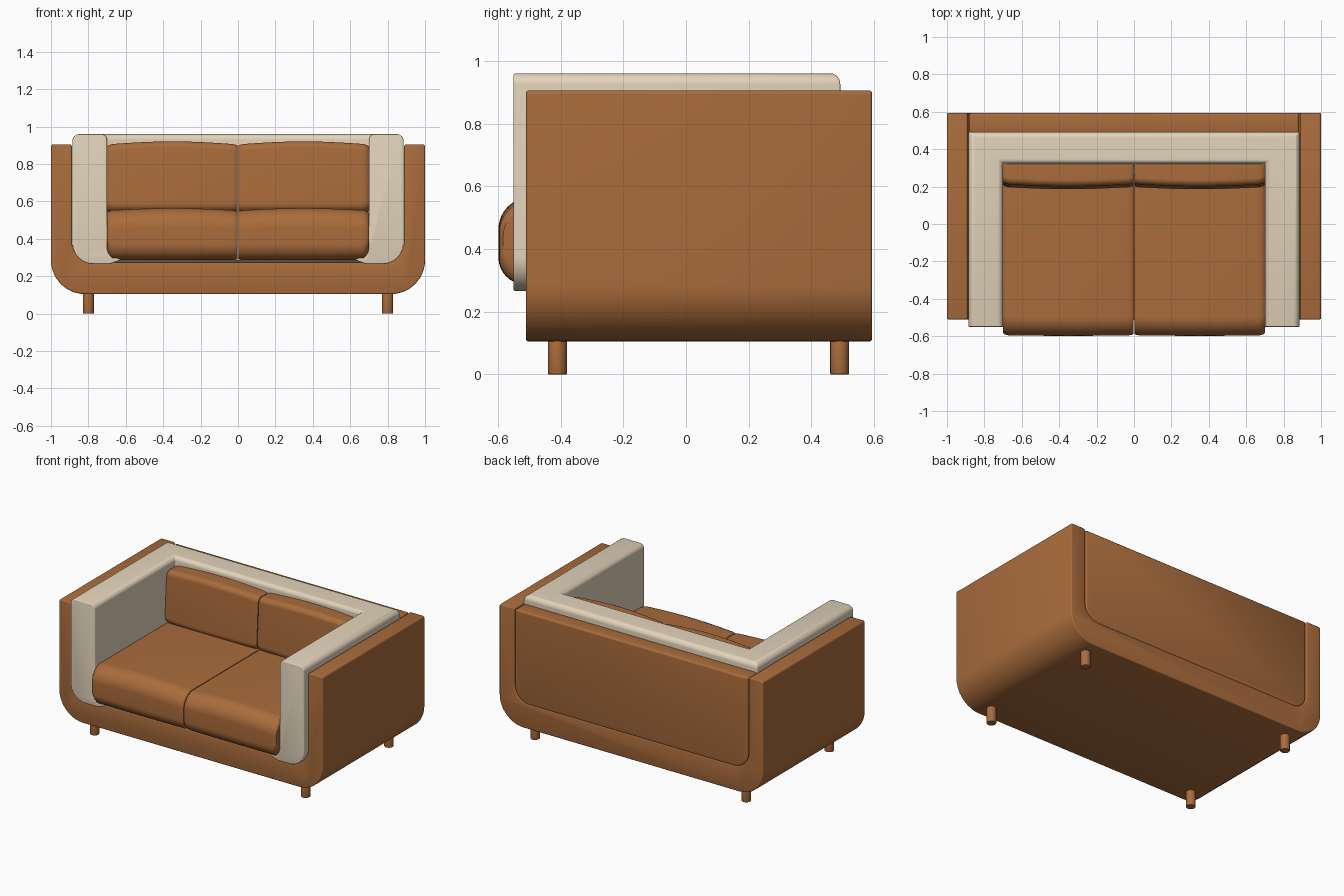
import bpy, bmesh, math
from mathutils import Vector

if "Cube" in bpy.data.objects:
    bpy.data.objects.remove(bpy.data.objects["Cube"])


def material(name, rgb):
    m = bpy.data.materials.new(name)
    m.diffuse_color = (*rgb, 1)
    m.use_nodes = True
    m.node_tree.nodes["Principled BSDF"].inputs["Base Color"].default_value = m.diffuse_color
    return m


TAN = material("tan_leather", (0.40, 0.15, 0.045))
CREAM = material("cream_fabric", (0.77, 0.66, 0.50))


def rounded(corners, n=8):
    """Closed 2D outline from (a, b, radius) corners."""
    out = []
    for i, (a, b, r) in enumerate(corners):
        p = Vector((a, b))
        if r == 0:
            out.append(p)
            continue
        u = (Vector(corners[i - 1][:2]) - p).normalized()
        v = (Vector(corners[(i + 1) % len(corners)][:2]) - p).normalized()
        half = u.angle(v) / 2
        c = p + (u + v).normalized() * (r / math.sin(half))
        d = r / math.tan(half)
        s, e = p + u * d - c, p + v * d - c
        out += [c + s.lerp(e, k / n).normalized() * r for k in range(n + 1)]
    return out


def loft(name, rings, mat, bevel=0.0, mirror=False):
    """Skin matching rings, cap both ends, soften the hard edges."""
    bm = bmesh.new()
    vs = [[bm.verts.new(p) for p in ring] for ring in rings]
    n = len(vs[0])
    for A, B in zip(vs, vs[1:]):
        for i in range(n):
            j = (i + 1) % n
            bm.faces.new((A[i], A[j], B[j], B[i]))
    bm.faces.new(vs[0])
    bm.faces.new(vs[-1])
    bmesh.ops.recalc_face_normals(bm, faces=bm.faces)
    if bevel:
        hard = [e for e in bm.edges if e.calc_face_angle(0) > 0.8]
        bmesh.ops.bevel(bm, geom=hard, offset=bevel, segments=3, profile=0.5,
                        affect='EDGES', clamp_overlap=True)
    me = bpy.data.meshes.new(name)
    bm.to_mesh(me)
    bm.free()
    me.materials.append(mat)
    ob = bpy.data.objects.new(name, me)
    bpy.context.collection.objects.link(ob)
    bpy.ops.object.select_all(action='DESELECT')
    ob.select_set(True)
    bpy.context.view_layer.objects.active = ob
    bpy.ops.object.shade_smooth_by_angle(angle=math.radians(38))
    if mirror:
        ob.modifiers.new("mirror", 'MIRROR').use_axis[0] = True
    return ob


def prism(name, outline, y0, y1, mat, bevel):
    return loft(name, [[(p.x, y, p.y) for p in outline] for y in (y0, y1)], mat, bevel)


def cushion(name, outline, x0, x1, dome, front_puff, low_inset):
    """Loft a side outline across x: domed top, rounded ends."""
    ys, zs = [p.x for p in outline], [p.y for p in outline]
    yb, zm = max(ys), (min(zs) + max(zs)) / 2
    ym = (min(ys) + yb) / 2
    w = x1 - x0
    ends = [(0, 1), (0.004, 0.6), (0.012, 0.25), (0.025, 0)]
    outer = [(0.03, 0), (0.018, 0.2), (0.006, 0.55), (0, 1)]
    secs = [(x0 + d, 0.008 * e, 0.008 * e) for d, e in ends]
    secs += [(x0 + w * k / 16, 0, 0) for k in range(1, 16)]
    secs += [(x1 - d, 0.012 * e, low_inset * e) for d, e in outer]
    rings = []
    for x, top_in, low_in in secs:
        s = math.sin(math.pi * (x - x0) / w)
        ring = []
        for p in outline:
            z = p.y + (dome * s - top_in if p.y > zm else low_in)
            y = p.x + ((top_in - front_puff * s) if p.x < ym else 0)
            ring.append((x, y, z))
        rings.append(ring)
    loft(name, rings, TAN, 0, True)


# Outer shell: one U-shaped wall and floor
prism("outer_shell", rounded([
    (-1, .905, .012), (-1, .105, .18), (1, .105, .18), (1, .905, .012),
    (.888, .905, .012), (.888, .275, .11), (-.888, .275, .11), (-.888, .905, .012)]),
    -.51, .593, TAN, .007)

# Back panel set into the shell
prism("back_panel", rounded([
    (-.882, .90, .012), (-.882, .27, .105), (.882, .27, .105), (.882, .90, .012)]),
    .485, .593, TAN, .012)

# Cream padding: one section swept round arms and back with mitred corners
section = rounded([(0, .266, .11), (0, .96, .035), (.185, .96, .03),
                   (.185, .33, .04), (.26, .287, 0), (.2, .266, .02)])
rings = []
for side, corner in ((-1, 0), (-1, 1), (1, 1), (1, 0)):
    rings.append([(side * (.885 - p.x), .492 - p.x * .92 if corner else -.55, p.y)
                  for p in section])
loft("arm_and_back_padding", rings, CREAM, .006)

# Seat cushions
cushion("seat_cushions", rounded([
    (.325, .287, .01), (-.595, .287, .085), (-.595, .552, .10), (.325, .552, .01)], 10),
    .002, .70, .012, .003, .04)

# Back cushions
cushion("back_cushions", rounded([
    (.325, .54, .01), (.195, .54, .05), (.215, .905, .035), (.325, .905, .01)], 10),
    .002, .70, .016, .012, .01)

# Round legs
for label, y in (("front", -.41), ("back", .49)):
    circle = [(.80 + .03 * math.cos(math.tau * k / 24),
               y + .03 * math.sin(math.tau * k / 24)) for k in range(24)]
    loft(label + "_legs", [[(a, b, z) for a, b in circle] for z in (0, .115)],
         TAN, .003, True)
